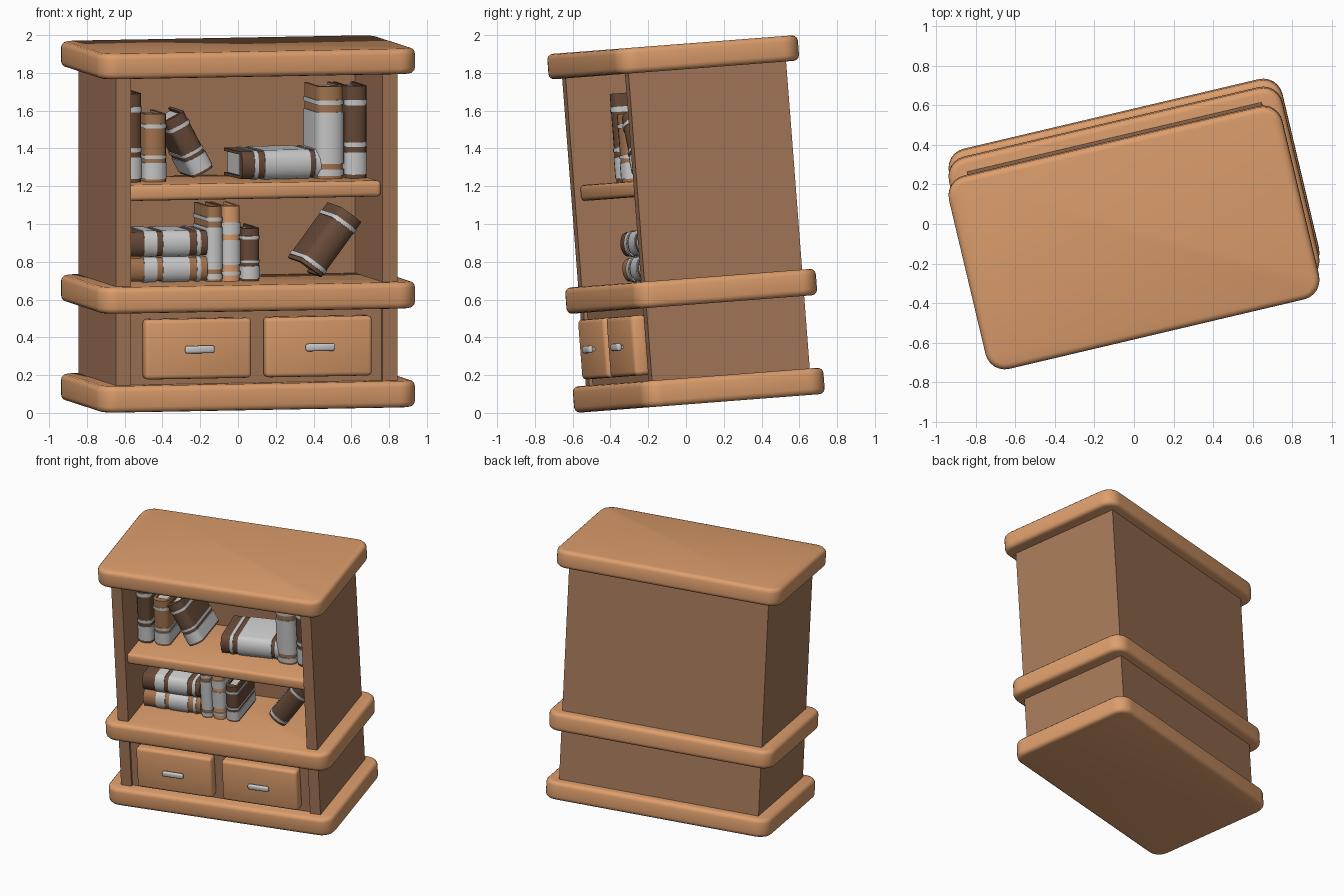
import bpy, bmesh
from math import radians, cos, sin, pi
from mathutils import Matrix, Vector

if "Cube" in bpy.data.objects:
    bpy.data.objects.remove(bpy.data.objects["Cube"])

H = 1.905
# whole cabinet is turned about z and tipped slightly forward
POSE = (Matrix.Translation((0, 0, 1.0)) @ Matrix.Rotation(radians(4.4), 4, 'X')
        @ Matrix.Rotation(radians(13.3), 4, 'Z') @ Matrix.Translation((0, 0, -H / 2)))


def material(name, rgb):
    m = bpy.data.materials.new(name)
    m.diffuse_color = (*rgb, 1)
    m.use_nodes = True
    m.node_tree.nodes["Principled BSDF"].inputs["Base Color"].default_value = m.diffuse_color
    return m


WOOD = material("light_wood", (0.72, 0.34, 0.15))
PANEL = material("panel_wood", (0.38, 0.19, 0.10))
DARK = material("dark_leather", (0.14, 0.07, 0.04))
TAN = material("tan_leather", (0.38, 0.18, 0.08))


def prism(name, profile, z0, z1, mat=None, bevel=0.0, segs=3, local=Matrix()):
    """Extrude an xy outline from z0 to z1, round its sharp edges and pose it."""
    bm = bmesh.new()
    face = bm.faces.new([bm.verts.new((x, y, z0)) for x, y in profile])
    ext = bmesh.ops.extrude_face_region(bm, geom=[face])
    bmesh.ops.translate(bm, vec=(0, 0, z1 - z0),
                        verts=[v for v in ext['geom'] if isinstance(v, bmesh.types.BMVert)])
    bmesh.ops.recalc_face_normals(bm, faces=bm.faces[:])
    if bevel:
        sharp = [e for e in bm.edges if e.calc_face_angle(0) > radians(40)]
        bmesh.ops.bevel(bm, geom=sharp, offset=bevel, segments=segs, profile=0.5,
                        affect='EDGES', clamp_overlap=True)
    me = bpy.data.meshes.new(name)
    bm.to_mesh(me)
    bm.free()
    ob = bpy.data.objects.new(name, me)
    bpy.context.collection.objects.link(ob)
    ob.matrix_world = POSE @ local
    if mat:
        me.materials.append(mat)
    bpy.ops.object.select_all(action='DESELECT')
    ob.select_set(True)
    bpy.context.view_layer.objects.active = ob
    bpy.ops.object.shade_smooth_by_angle(angle=radians(35))
    return ob


def rect(x0, x1, y0, y1):
    return [(x0, y0), (x1, y0), (x1, y1), (x0, y1)]


def round_rect(w, d, r, n=6):
    pts = []
    for q, (sx, sy) in enumerate([(1, 1), (-1, 1), (-1, -1), (1, -1)]):
        for i in range(n + 1):
            a = pi / 2 * (q + i / n)
            pts.append((sx * (w / 2 - r) + r * cos(a), sy * (d / 2 - r) + r * sin(a)))
    return pts


# three thick rounded slabs
for name, z0, z1 in [("base_slab", 0, 0.14), ("middle_slab", 0.525, 0.665), ("top_slab", 1.77, H)]:
    prism(name, round_rect(1.73, 1.0, 0.1), z0, z1, WOOD, 0.03)

# carcass: sides, thick back, recessed drawer panel
for side, s in [("left", -1), ("right", 1)]:
    xs = sorted((s * 0.765, s * 0.685))
    prism(side + "_side_upper", rect(*xs, -0.43, 0.43), 0.65, 1.79, PANEL)
    prism(side + "_side_lower", rect(*xs, -0.43, 0.43), 0.12, 0.54, PANEL)
prism("back_panel", rect(-0.69, 0.69, 0.2, 0.43), 0.65, 1.79, PANEL)
prism("drawer_housing", rect(-0.69, 0.69, -0.41, 0.43), 0.12, 0.54, PANEL)

# shelf
prism("shelf", rect(-0.687, 0.687, -0.40, 0.21), 1.115, 1.2, WOOD, 0.022)

# drawers with bar handles
for side, s in [("left", -1), ("right", 1)]:
    cx = s * 0.328
    prism(side + "_drawer", rect(cx - 0.29, cx + 0.29, -0.485, -0.40), 0.172, 0.49, WOOD, 0.022)
    prism(side + "_handle", rect(cx - 0.08, cx + 0.08, -0.522, -0.495), 0.31, 0.35, None, 0.012)
    for k in (-1, 1):
        px = cx + k * 0.055
        prism(side + "_handle_post", rect(px - 0.012, px + 0.012, -0.51, -0.475), 0.32, 0.34)


def cover_outline(t, d, g):
    """U-shaped cover section with a rounded spine at the front, grown by g."""
    o, b, n = t / 2 + g, 0.016 + 2 * g, 8
    bulge = 0.3 * t
    spine = [(-o * cos(pi * i / n), bulge - (bulge + g) * sin(pi * i / n)) for i in range(n + 1)]
    return spine + [(o, d), (o - b, d), (o - b, bulge + 0.01), (b - o, bulge + 0.01), (b - o, d), (-o, d)]


# each strip is a (start, end) fraction of the book's height
CLASSIC = [(0.04, 0.28), (0.34, 0.39), (0.79, 0.85)]
WIDE = [(0.03, 0.1), (0.16, 0.72), (0.80, 0.85)]
BOTH = [(0.08, 0.13), (0.22, 0.55), (0.62, 0.78)]


def book(name, cx, cz, t, h, mat, bands, lean=0, yaw=0, y=-0.21, d=0.33):
    loc = (Matrix.Translation((cx, y, cz)) @ Matrix.Translation((0, d / 2, 0))
           @ Matrix.Rotation(radians(yaw), 4, 'Z') @ Matrix.Translation((0, -d / 2, 0))
           @ Matrix.Rotation(radians(lean), 4, 'Y'))
    prism(name + "_cover", cover_outline(t, d, 0), -h / 2, h / 2, mat, local=loc)
    prism(name + "_pages", rect(-t / 2 + 0.012, t / 2 - 0.012, 0.3 * t, d - 0.015),
          -h / 2 + 0.015, h / 2 - 0.015, local=loc)
    for a, b in bands:
        prism(name + "_band", cover_outline(t, d, 0.005), (a - 0.5) * h, (b - 0.5) * h, local=loc)


def standing(name, x0, x1, floor, h, mat, bands):
    book(name, (x0 + x1) / 2, floor + h / 2, x1 - x0 - 0.008, h, mat, bands)


# books on the upper shelf
UP, LOW = 1.2, 0.665
standing("upper_book_1", -0.68, -0.565, UP, 0.47, DARK, CLASSIC)
standing("upper_book_2", -0.555, -0.43, UP, 0.36, TAN, CLASSIC)
book("upper_book_3", -0.312, 1.395, 0.12, 0.34, DARK, CLASSIC, lean=-28)
book("upper_book_4", 0.185, UP + 0.078, 0.145, 0.45, DARK, WIDE, lean=-90, yaw=4)
standing("upper_book_5", 0.385, 0.535, UP, 0.49, TAN, WIDE)
standing("upper_book_6", 0.54, 0.66, UP, 0.49, DARK, CLASSIC)

# books on the lower shelf
book("lower_book_1", -0.435, LOW + 0.068, 0.125, 0.44, TAN, BOTH, lean=-90)
book("lower_book_2", -0.435, LOW + 0.204, 0.13, 0.44, DARK, BOTH, lean=-90)
standing("lower_book_3", -0.215, -0.13, LOW, 0.40, TAN, WIDE)
standing("lower_book_4", -0.13, -0.03, LOW, 0.40, WOOD, BOTH)
standing("lower_book_5", -0.025, 0.075, LOW, 0.28, DARK, CLASSIC)
book("lower_book_6", 0.465, 0.862, 0.145, 0.36, DARK, [(0.06, 0.12), (0.8, 0.86)], lean=37)
